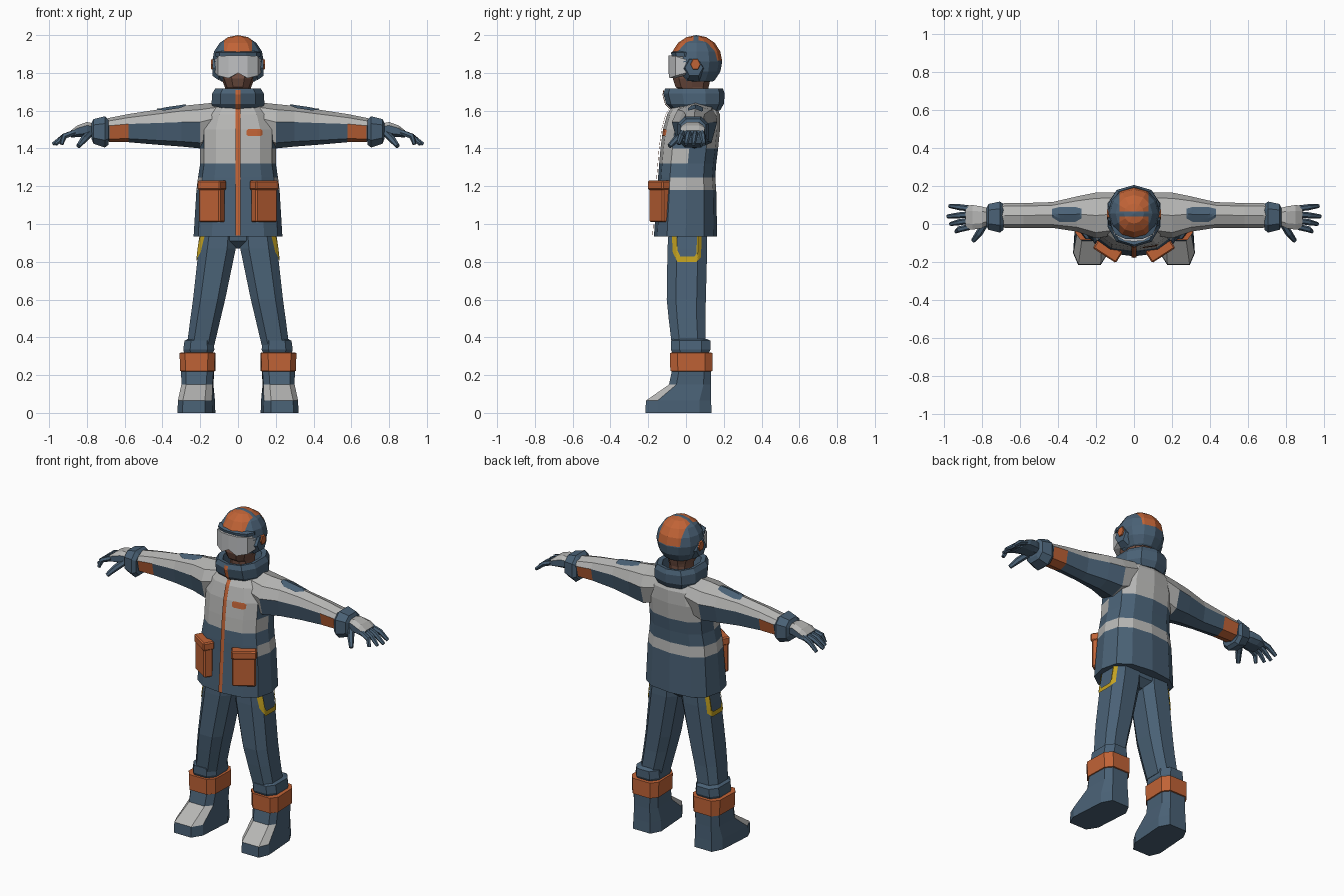
import bpy, bmesh, math
from mathutils import Vector, Matrix
from mathutils.bvhtree import BVHTree

if "Cube" in bpy.data.objects:
    bpy.data.objects.remove(bpy.data.objects["Cube"])

COLORS = {"navy_fabric": (.068, .12, .18), "light_grey": (.47, .47, .46),
          "orange": (.53, .125, .037), "yellow": (.55, .36, .015),
          "skin": (.17, .08, .055), "goggle_lens": (.52, .53, .54)}
MATS = []
for key, c in COLORS.items():
    m = bpy.data.materials.new(key)
    m.diffuse_color = (*c, 1)
    m.use_nodes = True
    m.node_tree.nodes["Principled BSDF"].inputs["Base Color"].default_value = m.diffuse_color
    MATS.append(m)
NAVY, GREY, ORANGE, YELLOW, SKIN, LENS = range(6)


def finish(name, bm, rule=NAVY, mirror=False, recalc=True):
    """Turn a bmesh into an object; rule is a material index or a function of (centre, normal)."""
    if recalc:
        bmesh.ops.recalc_face_normals(bm, faces=bm.faces)
    bm.normal_update()
    for f in bm.faces:
        f.material_index = rule(f.calc_center_median(), f.normal) if callable(rule) else rule
    me = bpy.data.meshes.new(name)
    bm.to_mesh(me)
    bm.free()
    for m in MATS:
        me.materials.append(m)
    ob = bpy.data.objects.new(name, me)
    bpy.context.collection.objects.link(ob)
    if mirror:
        ob.modifiers.new("mirror", "MIRROR").use_mirror_merge = False
    return ob


def ring(u0, u1, v0, v1, n=8, p=3, off=.5):
    """Rounded box outline filling the given 2D bounds."""
    pts = []
    for k in range(n):
        a = (k + off) * math.tau / n - math.pi / 2
        c, s = math.cos(a), math.sin(a)
        pts.append([math.copysign(abs(c) ** (2 / p), c), math.copysign(abs(s) ** (2 / p), s)])
    mu, mv = max(q[0] for q in pts), max(q[1] for q in pts)
    return [((u0 + u1) / 2 + q[0] / mu * (u1 - u0) / 2,
             (v0 + v1) / 2 + q[1] / mv * (v1 - v0) / 2) for q in pts]


def zring(z, x0, x1, y0, y1, **kw):
    return [Vector((x, y, z)) for x, y in ring(x0, x1, y0, y1, **kw)]


def xring(x, y0, y1, z0, z1, **kw):
    return [Vector((x, y, z)) for y, z in ring(y0, y1, z0, z1, **kw)]


def loft(name, rings, rule=NAVY, mirror=False):
    bm = bmesh.new()
    vs = [[bm.verts.new(p) for p in r] for r in rings]
    n = len(vs[0])
    for a, b in zip(vs, vs[1:]):
        for i in range(n):
            bm.faces.new((a[i], a[(i + 1) % n], b[(i + 1) % n], b[i]))
    bm.faces.new(vs[0])
    bm.faces.new(vs[-1])
    return finish(name, bm, rule, mirror)


def drape(name, target, pairs, axis, sign, mat, mirror=False, lift=.006, n=4):
    """Lay a strip of 2D point pairs onto a part, projected along an axis."""
    tree = BVHTree.FromPolygons([v.co for v in target.data.vertices],
                                [p.vertices for p in target.data.polygons])
    d = Vector((0, 0, 0))
    d[axis] = -sign
    others = [i for i in range(3) if i != axis]
    rows = []
    for (a, b), (c, e) in zip(pairs, pairs[1:]):
        for k in range(n + (c == pairs[-1][0] and e == pairs[-1][1])):
            t = k / n
            rows.append((Vector(a).lerp(Vector(c), t), Vector(b).lerp(Vector(e), t)))
    bm = bmesh.new()
    grid = []
    for l, r in rows:
        line = []
        for k in range(n + 1):
            q = l.lerp(r, k / n)
            o = -d * 3
            o[others[0]], o[others[1]] = q
            hit = tree.ray_cast(o, d)[0]
            line.append(bm.verts.new(hit - d * lift) if hit else None)
        grid.append(line)
    for a, b in zip(grid, grid[1:]):
        for i in range(n):
            quad = (a[i], a[i + 1], b[i + 1], b[i])
            if all(quad):
                f = bm.faces.new(quad)
                f.normal_update()
                if f.normal.dot(d) > 0:
                    f.normal_flip()
    return finish(name, bm, mat, mirror, recalc=False)


# Jacket body with grey chest, yoke and waist band
def jacket_rule(c, n):
    if 1.18 < c.z < 1.245:
        return GREY if c.y > -.06 else NAVY
    if 1.32 < c.z < 1.40:
        return GREY if c.y < -.03 else NAVY
    if 1.40 < c.z < 1.50 and abs(c.x) > .185 and c.y > -.03:
        return NAVY
    return GREY if c.z > 1.32 else NAVY


jacket = loft("jacket", [zring(z, -w, w, f, b, n=12, p=2.6, off=0) for z, w, f, b in (
    (.935, .235, -.17, .165), (1.18, .22, -.152, .16), (1.245, .212, -.148, .155),
    (1.32, .2, -.142, .16), (1.40, .2, -.135, .17), (1.50, .2, -.122, .18),
    (1.58, .17, -.10, .18), (1.645, .11, -.06, .15))], jacket_rule)

# Collar with a hollow top
collar = loft("collar", [zring(z, -w, w, f, b, n=10, p=2.4, off=0) for z, w, f, b in (
    (1.60, .12, -.07, .18), (1.635, .14, -.105, .2), (1.69, .137, -.12, .205),
    (1.718, .12, -.11, .195), (1.712, .095, -.08, .165), (1.64, .085, -.06, .15))])

# Zip and chest badge
drape("zip", jacket, [((-.012, z), (.012, z)) for z in (.94, 1.1, 1.3, 1.5, 1.61)], 1, -1, ORANGE, lift=.008)
drape("collar_zip", collar, [((-.012, 1.61), (.012, 1.61)), ((-.012, 1.71), (.012, 1.71))], 1, -1, ORANGE)
drape("chest_badge", jacket, [((.045, 1.473), (.045, 1.495)), ((.055, 1.465), (.055, 1.503)),
                              ((.12, 1.465), (.12, 1.503)), ((.13, 1.473), (.13, 1.495))], 1, -1, ORANGE)

# Front pockets with flaps
bm = bmesh.new()
for z, w, h, t in ((1.105, .135, .19, .055), (1.205, .145, .05, .068)):
    M = (Matrix.Translation((.138, -.137, z)) @ Matrix.Rotation(math.radians(33), 4, "Z")
         @ Matrix.Diagonal((w, t, h, 1)))
    bmesh.ops.create_cube(bm, size=1, matrix=M)
bmesh.ops.bevel(bm, geom=bm.edges[:], offset=.007, segments=1, affect="EDGES")
finish("pockets", bm, ORANGE, True)


# Sleeves: grey above, navy below, orange band near the wrist
def sleeve_rule(c, n):
    if n.z > 0 or c.x < .19:
        return GREY
    return ORANGE if .58 < c.x < .68 else NAVY


rings = []
for x, y0, y1, z0, z1 in ((.10, -.06, .165, 1.44, 1.645), (.20, -.075, .165, 1.40, 1.635),
                          (.30, -.04, .145, 1.41, 1.625), (.43, -.02, .115, 1.42, 1.605),
                          (.58, -.02, .11, 1.433, 1.582), (.68, -.02, .11, 1.435, 1.562),
                          (.72, -.01, .10, 1.445, 1.55)):
    r = xring(x, y0, y1, z0, z1, n=8, p=2.4, off=0)
    for i in (2, 6):
        r[i].z += .022
    rings.append(r)
sleeves = loft("sleeves", rings, sleeve_rule, True)
drape("sleeve_patches", sleeves, [((.275, .03), (.275, .08)), ((.31, .01), (.31, .09)),
                                  ((.39, .01), (.39, .09)), ((.43, .035), (.43, .08))], 2, 1, NAVY, True)

# Glove cuffs
loft("glove_cuffs", [xring(*r, n=8, p=2.8) for r in (
    (.685, -.03, .105, 1.42, 1.55), (.705, -.045, .118, 1.405, 1.57),
    (.765, -.03, .105, 1.425, 1.555), (.775, -.01, .085, 1.45, 1.535))], NAVY, True)

# Gloves: grey back of the hand, navy palm, fingers and thumb
loft("gloves", [xring(*r, n=8, p=2.8) for r in (
    (.755, .0, .08, 1.465, 1.53), (.80, -.022, .092, 1.462, 1.54),
    (.85, -.03, .1, 1.46, 1.522), (.885, -.025, .095, 1.458, 1.495))],
    lambda c, n: GREY if n.z > .3 else NAVY, True)


def finger(name, pts, w):
    rings = []
    for i, p in enumerate(pts):
        p = Vector(p)
        d = (Vector(pts[min(i + 1, len(pts) - 1)]) - Vector(pts[max(i - 1, 0)])).normalized()
        side = d.cross(Vector((0, 0, 1))).normalized()
        up = side.cross(d)
        s = w * (.65 if i == len(pts) - 1 else 1)
        rings.append([p + s * (side * math.cos(a) + up * math.sin(a))
                      for a in (k * math.tau / 6 for k in range(6))])
    loft(name, rings, NAVY, True)


for i, (y, tx, ty) in enumerate(((-.016, .935, -.04), (.018, .965, .0), (.051, .98, .04), (.082, .97, .095))):
    finger(f"finger_{i + 1}", ((.865, y, 1.485), (.92, (y + ty) / 2, 1.465), (tx, ty, 1.422)), .016)
finger("thumb", ((.785, .0, 1.478), (.815, -.05, 1.45), (.845, -.088, 1.412)), .019)

# Trousers, hip block and yellow side pocket trim
legs = loft("trouser_legs", [zring(*r, n=8, p=2.8) for r in (
    (.99, .005, .19, -.09, .11), (.87, .012, .208, -.098, .112), (.6, .068, .238, -.102, .105),
    (.5, .092, .252, -.092, .102), (.36, .125, .27, -.075, .105))], NAVY, True)
loft("hips", [zring(*r, n=8) for r in ((.99, -.12, .12, -.09, .11), (.91, -.08, .08, -.085, .105),
                                       (.87, -.03, .03, -.04, .06))])
drape("pocket_trim", legs, [((-.075, .94), (-.05, .94)), ((-.07, .85), (-.045, .86)),
                            ((-.045, .80), (-.03, .828)), ((.055, .80), (.045, .828)),
                            ((.08, .825), (.056, .845)), ((.082, .94), (.058, .94))], 0, 1, YELLOW, True)

# Trouser cuffs
loft("trouser_cuffs", [zring(*r, n=8, p=3) for r in (
    (.315, .135, .285, -.07, .12), (.335, .125, .29, -.08, .13), (.382, .13, .283, -.08, .13),
    (.392, .145, .265, -.065, .11))], NAVY, True)

# Boots, toes turned slightly outward
rings = []
for r in ((0, .12, .305, -.215, .135), (.065, .122, .303, -.212, .133), (.15, .13, .295, -.09, .132),
          (.22, .126, .297, -.075, .133), (.222, .12, .302, -.083, .14), (.318, .118, .305, -.085, .14),
          (.32, .14, .285, -.06, .115)):
    rr = zring(*r, n=8, p=4)
    for v in rr:
        v.x -= min(v.y, 0) * .1
    rings.append(rr)


def boot_rule(c, n):
    if c.z > .22:
        return ORANGE
    return GREY if .066 < c.z < .15 and n.z > .2 and c.y < -.03 else NAVY


loft("boots", rings, boot_rule, True)

# Head and neck
loft("head", [zring(z, -w, w, f, b, n=10, p=2.4) for z, w, f, b in (
    (1.62, .065, -.02, .115), (1.705, .065, -.025, .115), (1.725, .07, -.055, .12), (1.77, .088, -.07, .13),
    (1.85, .1, -.06, .14), (1.92, .09, -.045, .14))], SKIN)

# Helmet shell with an open face and orange panels
C = Vector((0, .055, 1.86))
bm = bmesh.new()
bmesh.ops.create_uvsphere(bm, u_segments=12, v_segments=8, radius=1,
                          matrix=Matrix.Translation(C) @ Matrix.Diagonal((.137, .137, .14, 1)))
for co, no in (((.075, 0, 0), (1, 0, 0)), ((-.075, 0, 0), (1, 0, 0)), ((0, .04, 0), (0, 1, 0)),
               ((0, .065, 0), (0, 1, 0)), ((0, -.015, 0), (0, 1, 0)),
               ((0, 0, 1.895), (0, 0, 1)), ((0, 0, 1.865), (0, 0, 1)), ((0, 0, 1.755), (0, 0, 1))):
    bmesh.ops.bisect_plane(bm, geom=bm.verts[:] + bm.edges[:] + bm.faces[:], plane_co=co, plane_no=no)
hole = [f for f in bm.faces if f.calc_center_median().z < 1.755
        or (f.calc_center_median().y < -.015 and f.calc_center_median().z < 1.895)]
bmesh.ops.delete(bm, geom=hole, context="FACES")


def helmet_rule(c, n):
    front = c.y < .04 and c.z > 1.895
    back = c.y > .065 and c.z > 1.865
    return ORANGE if abs(c.x) < .075 and (front or back) else NAVY


finish("helmet", bm, helmet_rule)

# Goggles: lens with a nose notch, wrapped round the face
bm = bmesh.new()
cols = []
for x, y, z0, z1 in ((-.122, .0, 1.80, 1.87), (-.105, -.055, 1.785, 1.888), (-.05, -.088, 1.772, 1.892),
                     (0, -.092, 1.80, 1.892), (.05, -.088, 1.772, 1.892), (.105, -.055, 1.785, 1.888),
                     (.122, .0, 1.80, 1.87)):
    cols.append([bm.verts.new(p) for p in ((x, y, z0), (x, y, z1), (x * .85, y + .04, z1), (x * .85, y + .04, z0))])
for a, b in zip(cols, cols[1:]):
    for i in range(4):
        bm.faces.new((a[i], a[(i + 1) % 4], b[(i + 1) % 4], b[i]))
bm.faces.new(cols[0])
bm.faces.new(cols[-1])
finish("goggles", bm, LENS)

# Helmet brim, side guards and orange ear discs
loft("helmet_brim", [zring(z, -w, w, f, .06, n=10, p=2.2) for z, w, f in (
    (1.888, .12, -.075), (1.908, .12, -.08), (1.915, .1, -.06))])
loft("side_guards", [xring(*r, n=6, p=2) for r in (
    (.10, -.02, .10, 1.76, 1.88), (.136, -.005, .09, 1.785, 1.87))], NAVY, True)
loft("ear_discs", [xring(*r, n=6, p=2) for r in (
    (.125, .02, .08, 1.815, 1.875), (.143, .025, .075, 1.82, 1.87))], ORANGE, True)
